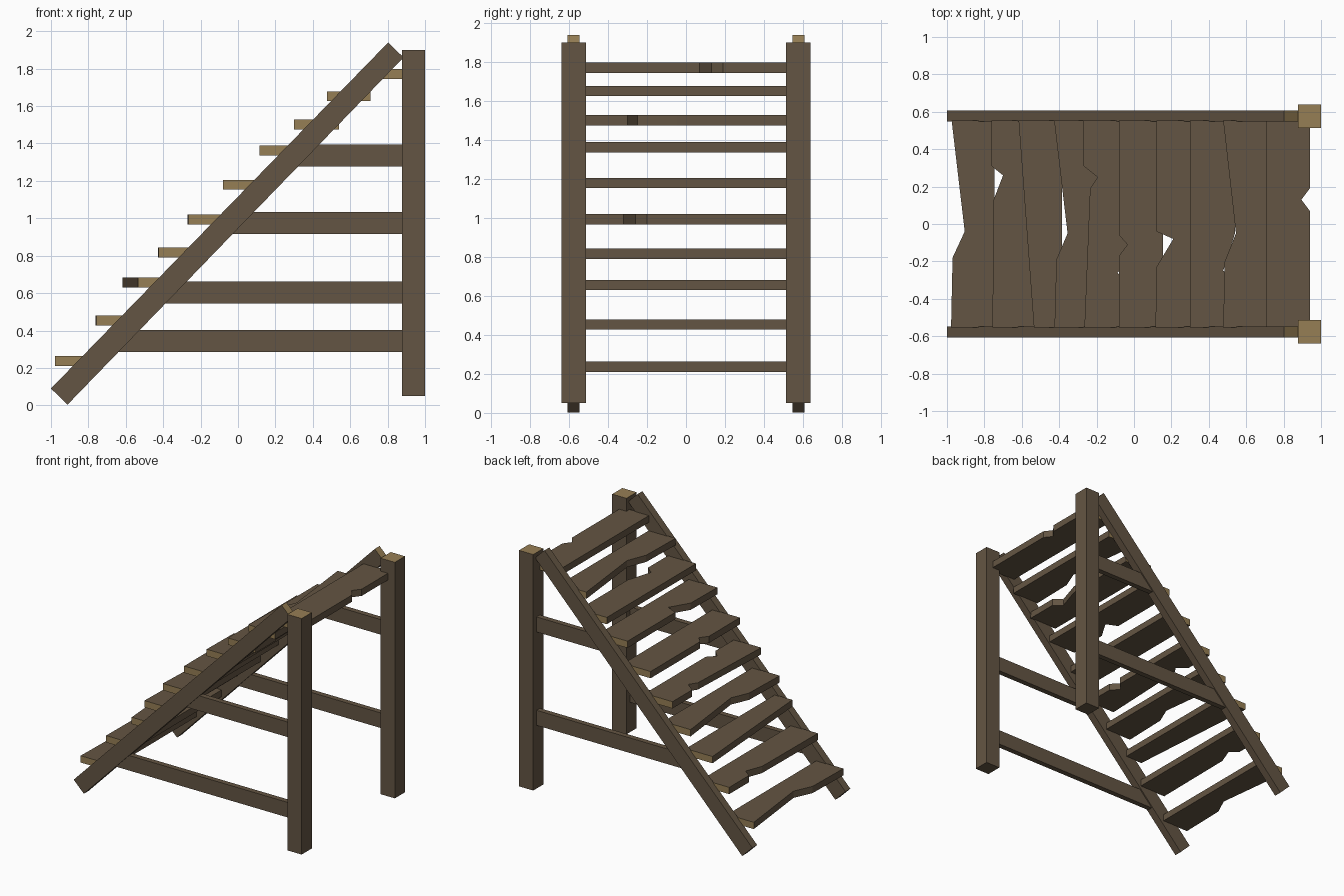
import bpy, bmesh
from mathutils import Vector

if "Cube" in bpy.data.objects:
    bpy.data.objects.remove(bpy.data.objects["Cube"])


def material(name, rgb):
    m = bpy.data.materials.new(name)
    m.diffuse_color = (*rgb, 1)
    m.use_nodes = True
    m.node_tree.nodes["Principled BSDF"].inputs["Base Color"].default_value = m.diffuse_color
    return m


BROWN = material("weathered brown wood", (0.127, 0.091, 0.056))
TAN = material("cut end tan wood", (0.305, 0.209, 0.089))


def prism(name, outline, extrude, cut_dir=None):
    """Extrude a flat outline; faces pointing along cut_dir become cut-end tan."""
    bm = bmesh.new()
    face = bm.faces.new([bm.verts.new(p) for p in outline])
    new = bmesh.ops.extrude_face_region(bm, geom=[face])
    verts = [g for g in new["geom"] if isinstance(g, bmesh.types.BMVert)]
    bmesh.ops.translate(bm, verts=verts, vec=extrude)
    bmesh.ops.recalc_face_normals(bm, faces=bm.faces)
    for f in bm.faces:
        f.normal_update()
        if cut_dir and cut_dir(f.normal):
            f.material_index = 1
    me = bpy.data.meshes.new(name)
    bm.to_mesh(me)
    bm.free()
    me.materials.append(BROWN)
    me.materials.append(TAN)
    ob = bpy.data.objects.new(name, me)
    bpy.context.collection.objects.link(ob)
    return ob


def side_part(name, profile, y, thick, cut_dir=None):
    """Part drawn in the x-z plane, centred on y."""
    return prism(name, [(x, y - thick / 2, z) for x, z in profile], (0, thick, 0), cut_dir)


for side, label in ((-1, "front"), (1, "back")):
    y = side * 0.577
    # upright post with a pale sawn top
    side_part(label + "_post", [(0.877, 0.05), (1, 0.05), (1, 1.9), (0.877, 1.9)],
              y, 0.125, lambda n: n.z > 0.9)
    # sloping stringer with a pale upper end
    side_part(label + "_stringer", [(-1, 0.09), (-0.912, 0.003), (0.885, 1.86), (0.803, 1.94)],
              y, 0.06, lambda n: n.x > 0.3 and n.z > 0.3)
    # horizontal braces, staggered between the two sides, mitred into the stringer
    for i, z in enumerate((0.285, 0.915) if side < 0 else (0.545, 1.277)):
        z2 = z + 0.118
        slope = lambda h: -0.95 + h * 0.963
        side_part(f"{label}_brace_{i + 1}", [(slope(z), z), (0.89, z), (0.89, z2), (slope(z2), z2)],
                  y, 0.042)

# treads: bottom z, leading edge points and trailing edge points, from +y to -y
E = 0.553
treads = [
    (0.21, [(-0.975, E), (-0.905, -0.04), (-0.97, -0.18), (-0.978, -E)], -0.745, []),
    (0.427, [(-0.762, E), (-0.762, 0.31), (-0.70, 0.26), (-0.75, 0.13), (-0.757, -E)], -0.525, []),
    (0.63, [(-0.617, E), (-0.535, -E)], -0.385, []),
    (0.79, [(-0.427, E), (-0.355, -0.05), (-0.415, -0.19), (-0.425, -E)], -0.19, []),
    (0.967, [(-0.27, E), (-0.27, 0.31), (-0.195, 0.25), (-0.235, 0.19), (-0.265, -E)], -0.03,
     [(-0.03, -0.2), (-0.088, -0.26), (-0.03, -0.32)]),
    (1.153, [(-0.08, E), (-0.08, -0.06), (-0.035, -0.11), (-0.08, -0.17), (-0.08, -E)], 0.155, []),
    (1.337, [(0.12, E), (0.12, -0.04), (0.21, -0.08), (0.12, -0.23), (0.115, -E)], 0.36, []),
    (1.475, [(0.30, E), (0.30, -E)], 0.54, [(0.54, -0.05), (0.477, -0.25), (0.54, -0.3)]),
    (1.626, [(0.477, E), (0.545, -0.05), (0.485, -0.2), (0.477, -E)], 0.708, []),
    (1.745, [(0.705, E), (0.705, -E)], 0.94, [(0.94, 0.19), (0.895, 0.13), (0.94, 0.07)]),
]
for i, (z, lead, back, notch) in enumerate(treads):
    outline = lead + [(back, -E)] + notch[::-1] + [(back, E)]
    prism(f"tread_{i + 1}", [(x, y, z) for x, y in outline], (0, 0, 0.053),
          lambda n: abs(n.y) > 0.995)
